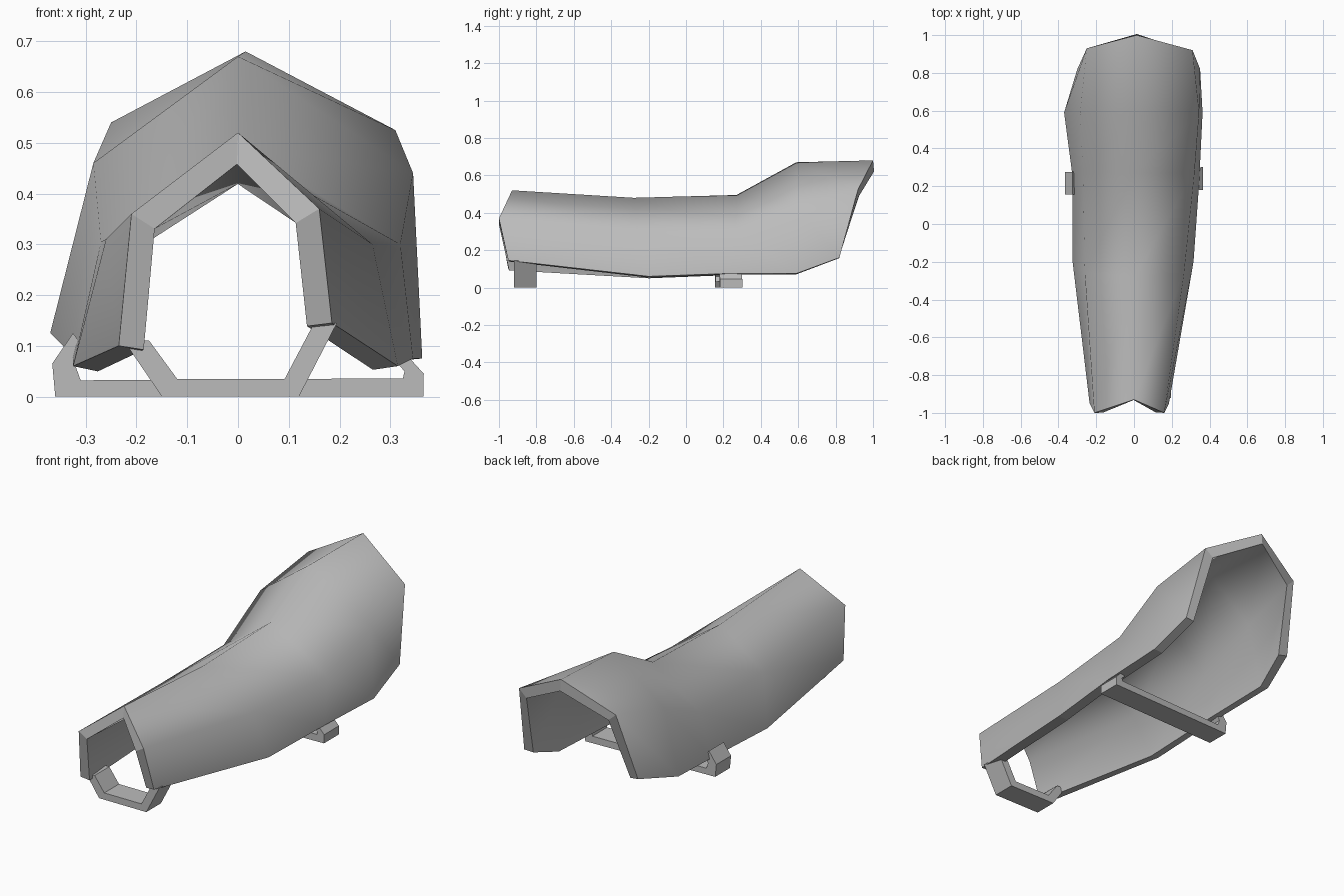
import bpy, bmesh

cube = bpy.data.objects.get("Cube")
if cube:
    bpy.data.objects.remove(cube, do_unlink=True)

# Single plain grey
grey = bpy.data.materials.new("plain grey")
grey.use_nodes = True
grey.diffuse_color = (0.5, 0.5, 0.5, 1)
grey.node_tree.nodes["Principled BSDF"].inputs["Base Color"].default_value = (0.5, 0.5, 0.5, 1)


def make_object(name, verts, faces):
    mesh = bpy.data.meshes.new(name)
    mesh.from_pydata(verts, [], faces)
    bm = bmesh.new()
    bm.from_mesh(mesh)
    bmesh.ops.recalc_face_normals(bm, faces=bm.faces)
    bm.to_mesh(mesh)
    bm.free()
    mesh.materials.append(grey)
    obj = bpy.data.objects.new(name, mesh)
    bpy.context.collection.objects.link(obj)
    return obj


# Shell cross-sections from the narrow front to the flared back:
# right hem, right shoulder, ridge, left shoulder, left hem
sections = [
    [(-.235, -.95, .10), (-.21, -1, .36), (0, -.93, .52), (.16, -1, .37), (.185, -.95, .145)],
    [(-.325, -.2, .06), (-.26, -.26, .31), (0, -.28, .48), (.265, -.26, .30), (.315, -.2, .06)],
    [(-.325, .25, .08), (-.27, .27, .305), (0, .27, .495), (.32, .27, .30), (.345, .22, .075)],
    [(-.37, .59, .125), (-.285, .59, .46), (0, .59, .67), (.345, .59, .44), (.363, .59, .075)],
    [(-.30, .82, .18), (-.25, .93, .54), (.015, 1, .68), (.31, .92, .525), (.35, .82, .16)],
]
verts = [p for s in sections for p in s]
n = len(sections[0])
faces = [(i * n + j, i * n + j + 1, (i + 1) * n + j + 1, (i + 1) * n + j)
         for i in range(len(sections) - 1) for j in range(n - 1)]
shell = make_object("shin_shell", verts, faces)

# Normals must point outward so the thickness grows inward
if sum(p.normal.z for p in shell.data.polygons) < 0:
    shell.data.flip_normals()
shell.data.materials.append(grey)
solid = shell.modifiers.new("thickness", "SOLIDIFY")
solid.thickness = 0.05
solid.offset = -1
solid.use_even_offset = True
solid.material_offset_rim = 1
bpy.context.view_layer.objects.active = shell
shell.select_set(True)
bpy.ops.object.modifier_apply(modifier=solid.name)

# Smooth plates with a crisp flat rim
for face in shell.data.polygons:
    face.use_smooth = face.material_index == 0
    face.material_index = 0
shell.data.materials.pop(index=1)


def strap(name, outer, inner, y, width, skew=0):
    """Open band: outer and inner paths in x-z, extruded along y."""
    k = len(outer)
    ring = outer + inner
    verts = [(x, y + skew * x + side * width / 2, z) for side in (-1, 1) for x, z in ring]
    m = 2 * k
    faces = []
    for i in range(k - 1):
        quad = (i, i + 1, k + i + 1, k + i)
        faces += [quad, tuple(m + v for v in quad)]
        faces += [(a, a + 1, m + a + 1, m + a) for a in (i, k + i)]
    faces += [(e, k + e, m + k + e, m + e) for e in (0, k - 1)]
    return make_object(name, verts, faces)


strap("front_strap",
      [(-.225, .11), (-.15, 0), (.12, 0), (.195, .145)],
      [(-.175, .11), (-.12, .035), (.092, .035), (.15, .145)], -.86, .12)
strap("back_strap",
      [(-.325, .125), (-.366, .065), (-.36, 0), (.365, 0), (.366, .045), (.325, .09)],
      [(-.30, .09), (-.32, .06), (-.31, .032), (.325, .036), (.328, .05), (.31, .07)],
      .228, .12, .035)
